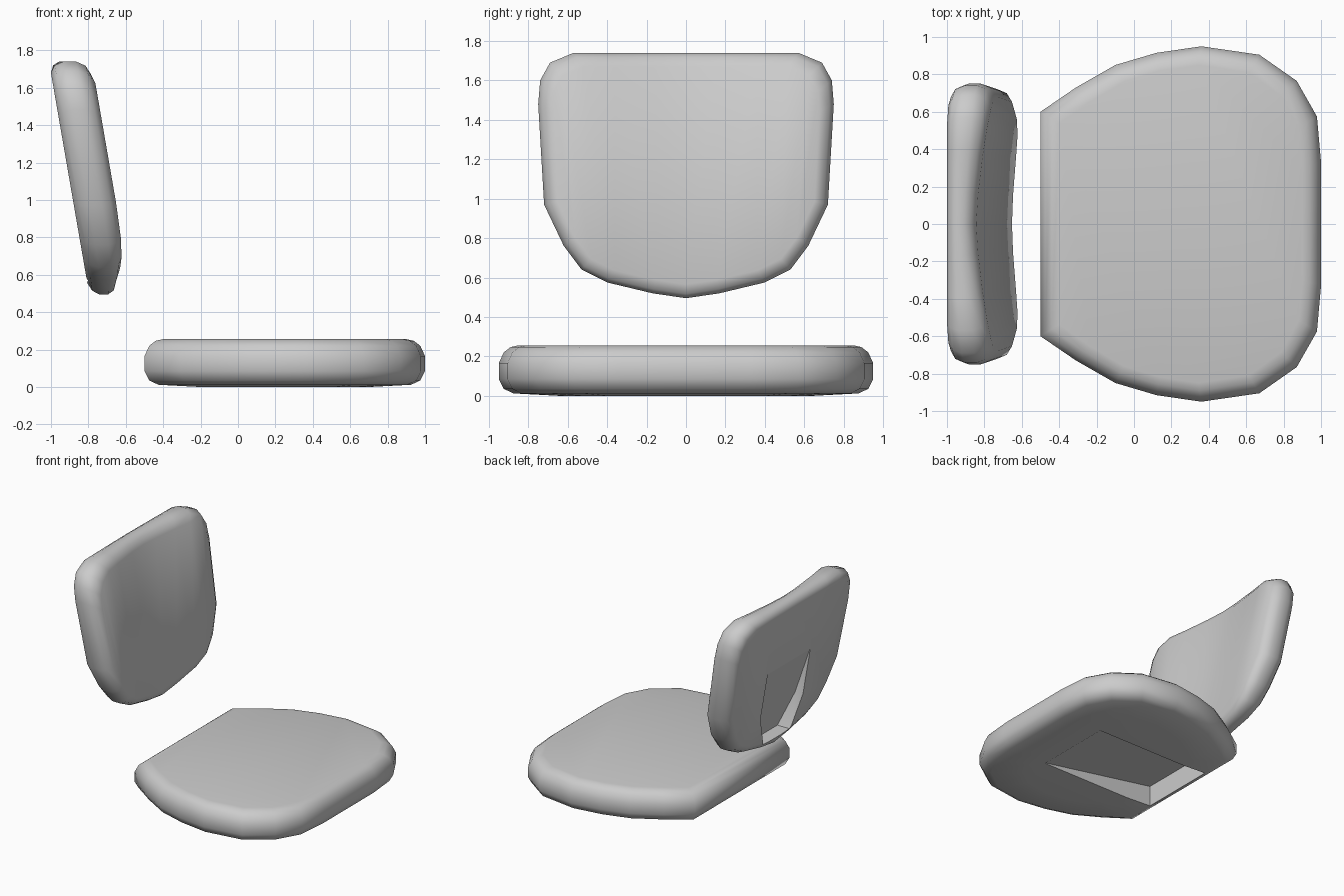
import bpy, bmesh, math

if "Cube" in bpy.data.objects:
    bpy.data.objects.remove(bpy.data.objects["Cube"])


def make_object(name, bm):
    bmesh.ops.recalc_face_normals(bm, faces=bm.faces)
    me = bpy.data.meshes.new(name)
    bm.to_mesh(me)
    bm.free()
    ob = bpy.data.objects.new(name, me)
    bpy.context.collection.objects.link(ob)
    return ob


def loft(bm, rings):
    loops = [[bm.verts.new(p) for p in r] for r in rings]
    n = len(loops[0])
    for a, b in zip(loops, loops[1:]):
        for i in range(n):
            j = (i + 1) % n
            bm.faces.new((a[i], a[j], b[j], b[i]))
    return loops


def prism(name, ring_a, ring_b):
    bm = bmesh.new()
    a, b = loft(bm, [ring_a, ring_b])
    bm.faces.new(a)
    bm.faces.new(b)
    return make_object(name, bm)


def carve_and_smooth(ob, cutter):
    mod = ob.modifiers.new("recess", 'BOOLEAN')
    mod.operation, mod.object, mod.solver = 'DIFFERENCE', cutter, 'EXACT'
    cutter.hide_render = True
    bpy.context.view_layer.update()
    ev = ob.evaluated_get(bpy.context.evaluated_depsgraph_get())
    me = bpy.data.meshes.new_from_object(ev)
    ob.modifiers.clear()
    ob.data = me
    bpy.data.objects.remove(cutter)
    bpy.ops.object.select_all(action='DESELECT')
    ob.select_set(True)
    bpy.context.view_layer.objects.active = ob
    bpy.ops.object.shade_smooth_by_angle(angle=math.radians(50))


# Seat: rounded cushion lofted from scaled outlines
half = [(-.5, .6), (-.31, .73), (-.1, .85), (.12, .915), (.36, .95),
        (.67, .905), (.87, .765), (.978, .575), (1.0, .33)]
outline = half + [(x, -y) for x, y in reversed(half)]


def seat_ring(inset, z):
    return [(.25 + (x - .25) * (1 - inset / .75), y * (1 - inset / .95), z)
            for x, y in outline]


bm = bmesh.new()
loops = loft(bm, [seat_ring(*r) for r in (
    (.3, 0), (.075, .012), (.025, .035), (0, .085), (0, .165),
    (.025, .22), (.06, .247), (.1, .256))])
bm.faces.new(loops[0])
bm.faces.new(loops[-1])
seat = make_object("seat", bm)

# Wedge recess under the seat, deepest at the back edge
wedge = [(-.425, -.1), (-.425, .18), (.6, .004), (.6, -.1)]
carve_and_smooth(seat, prism("seat_cutter",
                             [(x, -.32, z) for x, z in wedge],
                             [(x, .32, z) for x, z in wedge]))

# Backrest: leaning cushion with a flat back and a front hollowed across y
side = [(0, .495), (.17, .52), (.4, .575), (.53, .64), (.62, .76), (.72, .97),
        (.75, 1.48), (.74, 1.6), (.69, 1.69), (.57, 1.74), (.4, 1.74),
        (.17, 1.74), (0, 1.74)]
back_outline = side + [(-y, z) for y, z in side[-2:0:-1]]
N = len(back_outline)


def back_x(z):
    return -.995 + (1.65 - z) * .173


def back_ring(inset, f):
    ring = []
    for y, z in back_outline:
        y *= 1 - inset / .75
        z = 1.12 + (z - 1.12) * (1 - inset / .62)
        t = .155 + .073 * min(abs(y) / .6, 1) ** 1.5
        ring.append((back_x(z) + f * t, y, z))
    return ring


bm = bmesh.new()
loops = loft(bm, [back_ring(*r) for r in (
    (.06, 0), (.02, .12), (0, .35), (0, .65), (.022, .87), (.07, 1))])
bm.faces.new(loops[0])
front = loops[-1]
for s in (1, -1):
    for i in range(6):
        ids = [i, i + 1, 11 - i, 12 - i]
        if i == 5:
            ids = [5, 6, 7]
        bm.faces.new([front[(s * k) % N] for k in ids])
backrest = make_object("backrest", bm)

# Tapered recess in the back, deepest at the bottom
pocket = [(-.27, 1.2), (-.27, .82), (-.17, .565), (.17, .565), (.27, .82), (.27, 1.2)]
carve_and_smooth(backrest, prism(
    "backrest_cutter",
    [(back_x(z) - .1, y, z) for y, z in pocket],
    [(back_x(z) + .003 + .11 * (1.2 - z) / .635, y, z) for y, z in pocket]))
